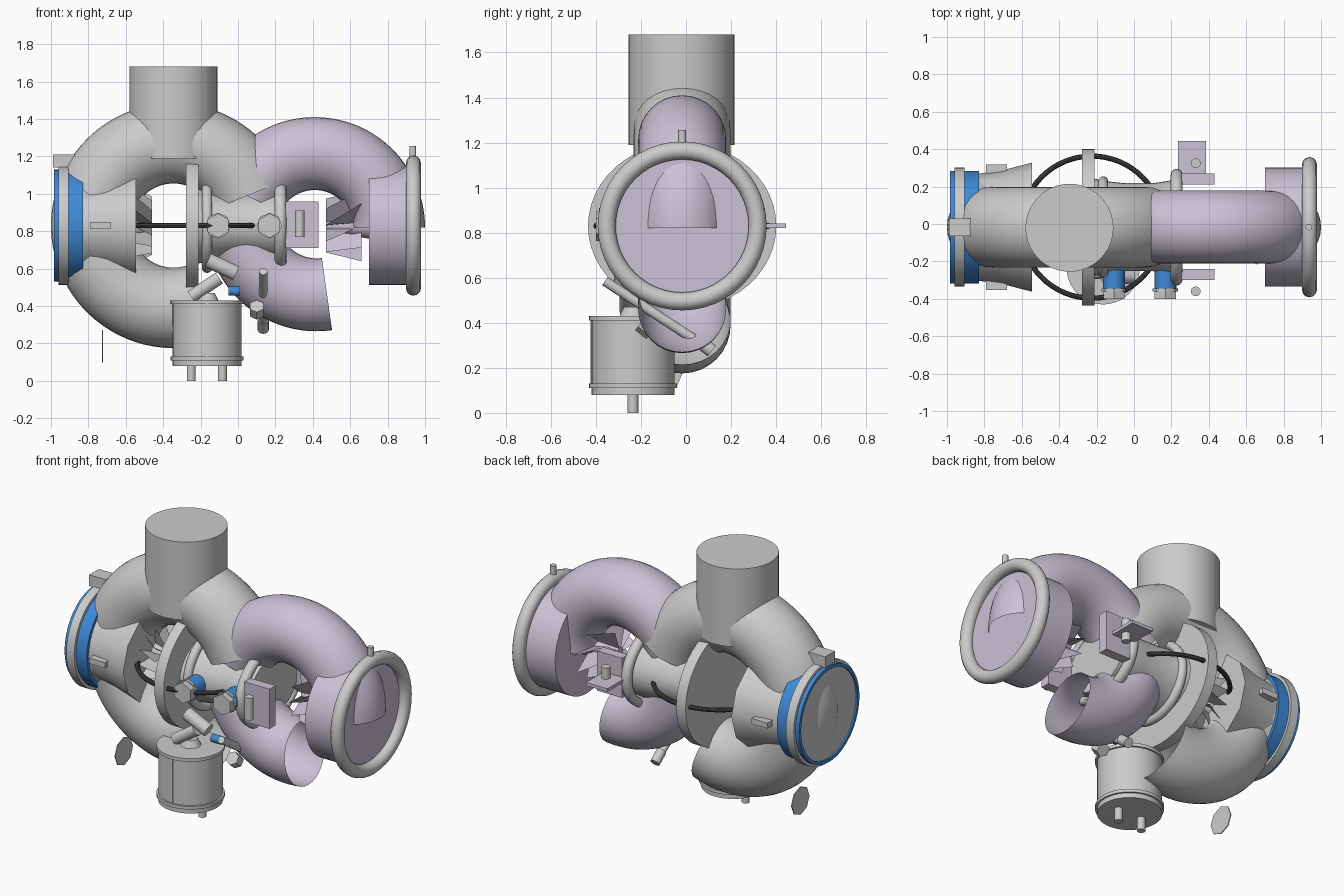
import bpy, bmesh, math
from mathutils import Vector, Matrix

if "Cube" in bpy.data.objects:
    bpy.data.objects.remove(bpy.data.objects["Cube"])

YC = -0.017   # mid plane of the pipework
ZC = 0.83     # shaft height


def material(name, rgb):
    m = bpy.data.materials.new(name)
    m.diffuse_color = (*rgb, 1)
    m.use_nodes = True
    m.node_tree.nodes["Principled BSDF"].inputs["Base Color"].default_value = m.diffuse_color
    return m


LILAC = material("lilac", (0.60, 0.54, 0.67))
BLUE = material("blue", (0.05, 0.25, 0.68))
DARK = material("dark", (0.05, 0.05, 0.05))
METAL = material("light_metal", (0.66, 0.67, 0.68))


def finish(name, bm, mat=None, smooth=True):
    bmesh.ops.recalc_face_normals(bm, faces=bm.faces)
    me = bpy.data.meshes.new(name)
    bm.to_mesh(me)
    bm.free()
    ob = bpy.data.objects.new(name, me)
    bpy.context.collection.objects.link(ob)
    me.materials.append(mat or METAL)
    if smooth:
        bpy.ops.object.select_all(action='DESELECT')
        ob.select_set(True)
        bpy.context.view_layer.objects.active = ob
        bpy.ops.object.shade_smooth_by_angle(angle=math.radians(35))
    return ob


def rod(name, a, b, r, r2=None, seg=40, mat=None):
    """Cylinder or cone between two points."""
    a, b = Vector(a), Vector(b)
    d = b - a
    bm = bmesh.new()
    bmesh.ops.create_cone(bm, cap_ends=True, segments=seg, radius1=r,
                          radius2=r if r2 is None else r2, depth=d.length)
    rot = d.to_track_quat('Z', 'Y').to_matrix().to_4x4()
    bm.transform(Matrix.Translation((a + b) / 2) @ rot)
    return finish(name, bm, mat)


def box(name, lo, hi, mat=None):
    lo, hi = Vector(lo), Vector(hi)
    bm = bmesh.new()
    bmesh.ops.create_cube(bm, size=1)
    bm.transform(Matrix.Translation((lo + hi) / 2) @ Matrix.Diagonal((*(hi - lo), 1)))
    return finish(name, bm, mat, False)


def lathe_x(name, prof, zs=1.0, seg=40, mat=None, closed=False):
    """Revolve (x, radius) points about the shaft; zs flattens it in height."""
    bm = bmesh.new()
    rings = []
    for x, r in prof:
        rings.append([bm.verts.new((x, YC + r * math.cos(2 * math.pi * k / seg),
                                    ZC + zs * r * math.sin(2 * math.pi * k / seg)))
                      for k in range(seg)])
    pairs = list(zip(rings, rings[1:]))
    if closed:
        pairs.append((rings[-1], rings[0]))
    else:
        bm.faces.new(rings[0])
        bm.faces.new(rings[-1])
    for p, q in pairs:
        for k in range(seg):
            j = (k + 1) % seg
            bm.faces.new((p[k], p[j], q[j], q[k]))
    return finish(name, bm, mat)


def round_ring(name, x, major, minor, zs=1.0, mat=None):
    prof = [(x + minor * math.cos(t * math.pi / 6), major + minor * math.sin(t * math.pi / 6))
            for t in range(12)]
    return lathe_x(name, prof, zs, 48, mat, True)


def bend(name, cx, cz, R, r, a0, a1, mat=None, n=40, seg=32):
    """Open pipe bend in the vertical plane, angles in degrees."""
    bm = bmesh.new()
    rings = []
    for i in range(n + 1):
        a = math.radians(a0 + (a1 - a0) * i / n)
        ring = []
        for k in range(seg):
            t = 2 * math.pi * k / seg
            q = R + r * math.cos(t)
            ring.append(bm.verts.new((cx + q * math.cos(a), YC + r * math.sin(t),
                                      cz + q * math.sin(a))))
        rings.append(ring)
    for p, q in zip(rings, rings[1:]):
        for k in range(seg):
            j = (k + 1) % seg
            bm.faces.new((p[k], p[j], q[j], q[k]))
    return finish(name, bm, mat)


def wheel(name, x0, x1, r0, r1, n, twist, mat=None):
    """Twisted fan blades around the shaft."""
    bm = bmesh.new()
    for i in range(n):
        a = 2 * math.pi * i / n
        v = [bm.verts.new((x, YC + r * math.cos(a + t), ZC + r * math.sin(a + t)))
             for x, r, t in ((x0, r0, 0), (x1, r0, twist), (x1, r1 * 0.75, twist), (x0, r1, 0))]
        bm.faces.new(v)
    return finish(name, bm, mat, False)


# Main pipework
rod("inlet_pipe", (-0.345, -0.02, 1.19), (-0.345, -0.02, 1.68), 0.235, seg=48)
bend("turbine_pipe", -0.345, ZC, 0.44, 0.215, 22, 290, n=64)
bend("compressor_upper_pipe", 0.41, 0.82, 0.395, 0.195, 0, 155, LILAC)
bend("compressor_lower_elbow", 0.42, 0.86, 0.40, 0.195, 190, 278, LILAC)

# Turbine end on the left; the pipe bulges out through the end face
lathe_x("turbine_shroud", [(-0.84, 0.285), (-0.70, 0.305), (-0.545, 0.345)], 0.87, 12)
lathe_x("blue_band", [(-0.985, 0.30), (-0.83, 0.30), (-0.83, 0.28), (-0.985, 0.28)],
        mat=BLUE, closed=True)
lathe_x("turbine_clamp", [(-0.96, 0.318), (-0.905, 0.318), (-0.905, 0.295), (-0.96, 0.295)],
        closed=True)
lathe_x("turbine_neck_ring", [(-0.84, 0.28), (-0.78, 0.265)])
lathe_x("turbine_end_face", [(-0.975, 0.285), (-0.94, 0.285)])
box("clamp_block", (-0.99, -0.065, 1.14), (-0.87, 0.03, 1.21))
for s, side in ((-1, "front"), (1, "back")):
    ys = sorted((YC + s * 0.24, YC + s * 0.335))
    box("shroud_lug_" + side, (-0.79, ys[0], 0.815), (-0.68, ys[1], 0.85))
wheel("turbine_wheel", -0.56, -0.46, 0.04, 0.21, 14, 0.35)
rod("turbine_hub", (-0.58, YC, ZC), (-0.46, YC, ZC), 0.08, 0.04)

# Core between the two ends
lathe_x("core_flange", [(-0.278, 0.418), (-0.212, 0.418)], 0.885, 48)
lathe_x("core_body", [(-0.215, 0.26), (-0.14, 0.245), (-0.05, 0.235), (0.10, 0.235),
                      (0.20, 0.25), (0.26, 0.24)], 0.78)
round_ring("core_ring_left", -0.165, 0.245, 0.027, 0.93)
round_ring("core_ring_right", 0.228, 0.28, 0.032, 0.82)

# Dark hose looping level around the core
bm = bmesh.new()
for i in range(64):
    a = 2 * math.pi * i / 64
    for k in range(8):
        t = math.pi * k / 4
        q = 0.38 + 0.014 * math.cos(t)
        bm.verts.new((-0.225 + q * math.cos(a), YC + q * math.sin(a), ZC + 0.014 * math.sin(t)))
bm.verts.ensure_lookup_table()
for i in range(64):
    for k in range(8):
        n, j = (i + 1) % 64, (k + 1) % 8
        bm.faces.new([bm.verts[u] for u in (i * 8 + k, n * 8 + k, n * 8 + j, i * 8 + j)])
finish("hose_loop", bm, DARK)

# Hex fittings on the front of the core
for x, side in ((-0.107, "left"), (0.168, "right")):
    rod("fitting_sleeve_" + side, (x, -0.20, ZC), (x, -0.35, ZC), 0.058, mat=BLUE, seg=24)
    rod("fitting_collar_" + side, (x, -0.345, ZC), (x, -0.362, ZC), 0.068, seg=8)
    rod("fitting_head_" + side, (x, -0.36, ZC), (x, -0.40, ZC), 0.066, seg=6)

# Compressor end on the right
lathe_x("compressor_housing", [(0.70, 0.318), (0.925, 0.318)], mat=LILAC, seg=48)
round_ring("compressor_ring", 0.938, 0.335, 0.04)
rod("ring_bolt", (0.935, YC, 1.19), (0.935, YC, 1.255), 0.018, seg=16)
wheel("compressor_wheel", 0.66, 0.47, 0.03, 0.20, 10, 0.6, LILAC)
rod("compressor_hub", (0.47, YC, ZC), (0.70, YC, ZC), 0.03, 0.07, mat=LILAC)

# Mounting plates with upright bolts
for lo, hi, side in ((-0.30, -0.24, "front"), (0.21, 0.27, "back")):
    box("mount_plate_" + side, (0.255, lo, 0.71), (0.43, hi, 0.96), LILAC)
box("mount_shelf", (0.235, 0.265, 0.82), (0.385, 0.445, 0.84), LILAC)
for y, side in ((-0.36, "front"), (0.325, "back")):
    rod("mount_bolt_" + side, (0.33, y, 0.77), (0.33, y, 0.91), 0.026, seg=16)

# Actuator can with rims, studs and seam
AX, AY = -0.165, -0.235
rod("actuator_can", (AX, AY, 0.08), (AX, AY, 0.43), 0.184, seg=48)
for z, part in ((0.12, "bottom"), (0.42, "top")):
    rod("actuator_rim_" + part, (AX, AY, z - 0.01), (AX, AY, z + 0.01), 0.195, seg=48)
for x, side in ((-0.25, "left"), (-0.083, "right")):
    rod("actuator_stud_" + side, (x, AY, 0), (x, AY, 0.09), 0.024, seg=16)
box("actuator_seam", (AX - 0.006, AY - 0.188, 0.13), (AX + 0.006, AY - 0.17, 0.41))
rod("actuator_cap", (AX, AY, 0.43), (AX, AY, 0.47), 0.06, 0.04)

# Linkage between the actuator and the elbow
rod("link_arm_lower", (-0.25, -0.26, 0.45), (-0.10, -0.26, 0.55), 0.035, seg=20)
rod("link_arm_upper", (-0.16, -0.28, 0.645), (-0.01, -0.28, 0.575), 0.04, seg=20)
rod("link_sleeve", (-0.05, -0.18, 0.48), (0.01, -0.18, 0.48), 0.025, mat=BLUE, seg=20)
rod("control_rod", (0.135, -0.36, 0.585), (0.135, 0.10, 0.285), 0.022, seg=16)
rod("control_rod_tip", (0.135, 0.05, 0.325), (0.135, 0.115, 0.275), 0.03, seg=16)
rod("control_rod_nut", (0.10, -0.20, 0.40), (0.10, -0.15, 0.36), 0.042, seg=6)

# Thin loose tag below the turbine pipe
rod("tag_plate", (-0.728, -0.10, 0.185), (-0.722, -0.10, 0.185), 0.088, seg=8)
